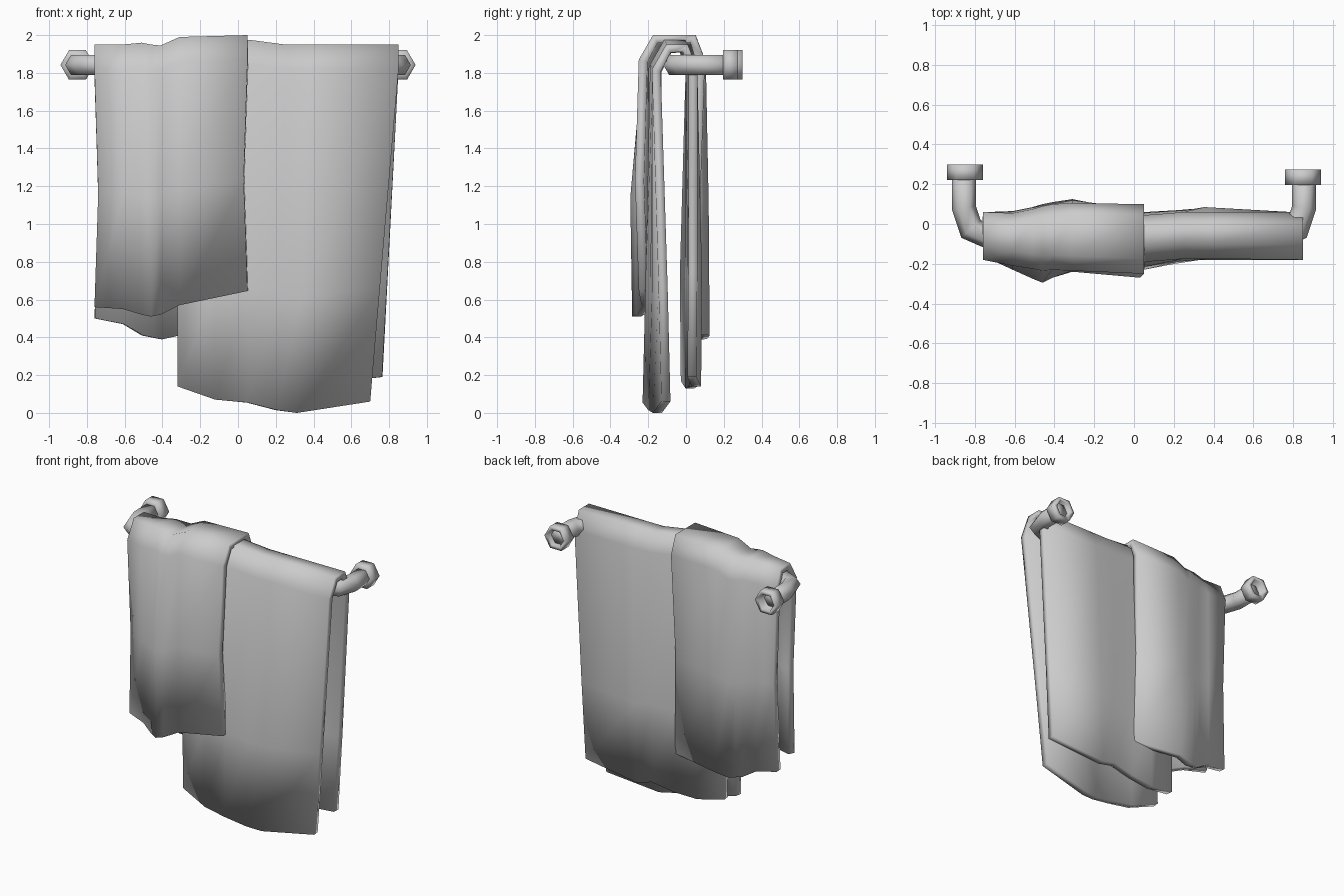
import bpy
import bmesh
import math
from mathutils import Vector

if "Cube" in bpy.data.objects:
    bpy.data.objects.remove(bpy.data.objects["Cube"])

grey = bpy.data.materials.new("plain grey")
grey.use_nodes = True
grey.diffuse_color = (0.6, 0.6, 0.6, 1)
grey.node_tree.nodes["Principled BSDF"].inputs["Base Color"].default_value = grey.diffuse_color

RAIL_Z = 1.842


def make_grid(name, rows, closed=False, thickness=0):
    """Skin a list of point rows with quads and shade it smooth."""
    bm = bmesh.new()
    grid = [[bm.verts.new(p) for p in row] for row in rows]
    n = len(rows[0])
    for a, b in zip(grid, grid[1:]):
        for j in range(n if closed else n - 1):
            k = (j + 1) % n
            bm.faces.new((a[j], b[j], b[k], a[k]))
    if closed:
        bm.faces.new(grid[0])
        bm.faces.new(grid[-1])
        bmesh.ops.recalc_face_normals(bm, faces=bm.faces)
    mesh = bpy.data.meshes.new(name)
    bm.to_mesh(mesh)
    bm.free()
    mesh.materials.append(grey)
    obj = bpy.data.objects.new(name, mesh)
    bpy.context.collection.objects.link(obj)
    bpy.ops.object.select_all(action='DESELECT')
    obj.select_set(True)
    bpy.context.view_layer.objects.active = obj
    if thickness:
        mod = obj.modifiers.new("cloth thickness", 'SOLIDIFY')
        mod.thickness = thickness
        mod.offset = -1
        bpy.ops.object.modifier_apply(modifier=mod.name)
    bpy.ops.object.shade_smooth()


def towel(name, stations, low, x_shift):
    """Drape a cloth: each station is x, top z, then front and back
    (shoulder y, low y, hem y, hem z). x_shift(x, part, t) bends the side edges."""
    rows = []
    for x, top, front, back in stations:
        def leaf(side, part):
            shoulder, mid, hem, hem_z = side
            z = top - 0.13
            return [(x + x_shift(x, part, 1), hem, hem_z),
                    (x + x_shift(x, part, low), mid, z + (hem_z - z) * low),
                    (x, shoulder, z)]
        ridge = [(x, front[0] + 0.075, top), (x, back[0] - 0.05, top)]
        rows.append(leaf(front, "front") + ridge + leaf(back, "back")[::-1])
    make_grid(name, rows, thickness=0.048)


# Long towel lying directly on the rail
def long_shift(x, part, t):
    return -(0.15 if part == "front" else 0.085) * t * max(0, x / 0.85)


towel("long_towel", [
    (-0.32, 1.95, (-0.20, -0.18, -0.17, 0.14), (0.045, 0.015, 0.02, 0.17)),
    (-0.12, 1.95, (-0.20, -0.20, -0.205, 0.07), (0.045, 0.045, 0.045, 0.13)),
    (0.06, 1.975, (-0.19, -0.215, -0.23, 0.055), (0.045, 0.055, 0.06, 0.14)),
    (0.25, 1.95, (-0.175, -0.19, -0.20, 0.015), (0.06, 0.065, 0.07, 0.17)),
    (0.38, 1.95, (-0.175, -0.18, -0.175, 0.0), (0.06, 0.085, 0.08, 0.14)),
    (0.85, 1.95, (-0.18, -0.145, -0.13, 0.06), (0.06, 0.06, 0.055, 0.19)),
], 0.66, long_shift)


# Short towel overlapping the long one
def short_shift(x, part, t):
    return 0 if t == 1 else -0.02 * math.copysign(1, x) * (abs(x + 0.35) > 0.38)


towel("short_towel", [
    (-0.76, 1.95, (-0.18, -0.17, -0.155, 0.56), (0.06, 0.06, 0.05, 0.50)),
    (-0.61, 1.95, (-0.21, -0.23, -0.21, 0.55), (0.055, 0.06, 0.065, 0.47)),
    (-0.51, 1.96, (-0.225, -0.275, -0.265, 0.52), (0.075, 0.08, 0.085, 0.41)),
    (-0.46, 1.95, (-0.235, -0.295, -0.285, 0.51), (0.09, 0.09, 0.10, 0.40)),
    (-0.41, 1.945, (-0.23, -0.27, -0.265, 0.52), (0.10, 0.10, 0.11, 0.39)),
    (-0.31, 1.99, (-0.235, -0.24, -0.235, 0.57), (0.105, 0.12, 0.125, 0.41)),
    (0.05, 2.0, (-0.25, -0.27, -0.25, 0.645), (0.10, 0.075, 0.055, 0.42)),
], 0.52, short_shift)

# Six-sided rail, bent back towards the wall at both ends
half = [(-0.855, 0.24), (-0.855, 0.08), (-0.82, -0.025), (-0.74, -0.06)]
path = [Vector((x, y, RAIL_Z)) for x, y in half + [(-x, y) for x, y in half[::-1]]]
rings = []
for i, p in enumerate(path):
    before = (p - path[max(i - 1, 0)]).normalized()
    after = (path[min(i + 1, len(path) - 1)] - p).normalized()
    tangent = (before + after).normalized()
    mitre = 1 / tangent.dot(after if after.length else before)
    side = Vector((-tangent.y, tangent.x, 0)) * 0.06 * mitre
    up = Vector((0, 0, 0.06))
    rings.append([p + side * math.cos(k * math.tau / 6) + up * math.sin(k * math.tau / 6)
                  for k in range(6)])
make_grid("towel_rail", rings, closed=True)

# Hexagonal wall cups, open at the back
for name, x, y in (("right_wall_cup", -0.85, 0.22), ("left_wall_cup", 0.85, 0.195)):
    profile = [(0.05, y), (0.09, y), (0.09, y + 0.08), (0.062, y + 0.08), (0.056, y + 0.01)]
    make_grid(name, [[(x + r * math.cos(k * math.tau / 6), d,
                       RAIL_Z + r * math.sin(k * math.tau / 6)) for k in range(6)]
                     for r, d in profile], closed=True)
